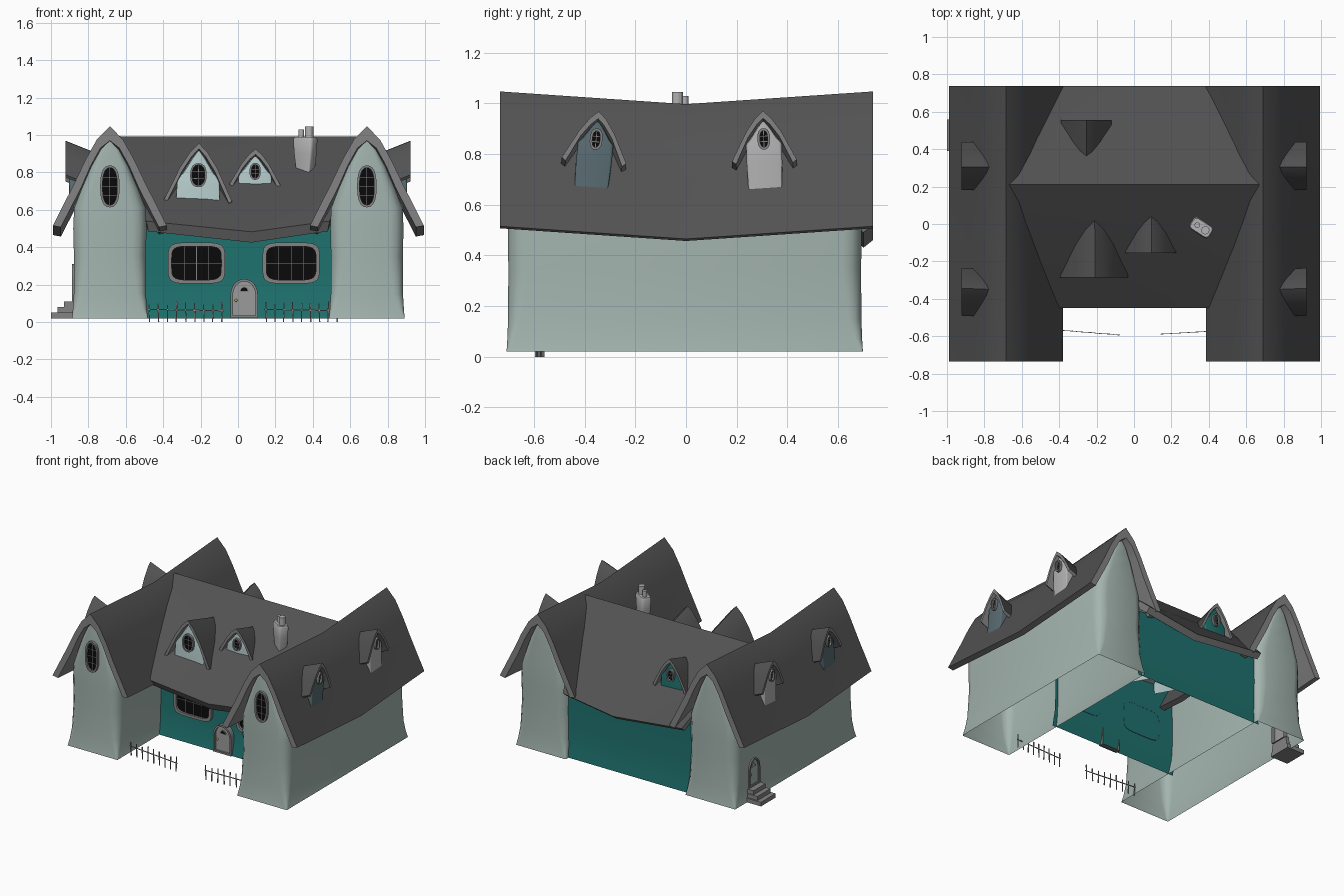
import bpy, bmesh, math, random
from mathutils import Matrix, Vector

if "Cube" in bpy.data.objects:
    bpy.data.objects.remove(bpy.data.objects["Cube"])

random.seed(4)
I = Matrix.Identity(4)


def material(name, r, g, b):
    m = bpy.data.materials.new(name)
    m.diffuse_color = (r, g, b, 1)
    m.use_nodes = True
    m.node_tree.nodes["Principled BSDF"].inputs["Base Color"].default_value = m.diffuse_color
    return m


ROOF = material("roof", .085, .085, .085)
TRIM = material("trim", .23, .23, .23)
PALE = material("pale_wall", .37, .46, .43)
TEAL = material("teal_wall", .013, .165, .155)
ICE = material("ice_wall", .48, .62, .62)
SLATE = material("slate_wall", .10, .15, .17)
STONE = material("stone", .45, .45, .45)
DOOR = material("door", .33, .33, .33)
BLACK = material("glass", .003, .003, .003)
GOLD = material("brass", .6, .45, .05)


def build(name, verts, faces, mats, M=I, idx=None, angle=35):
    me = bpy.data.meshes.new(name)
    me.from_pydata([M @ Vector(v) for v in verts], [], faces)
    for m in mats:
        me.materials.append(m)
    for p in me.polygons:
        p.material_index = idx[p.index] if idx else 0
    bm = bmesh.new()
    bm.from_mesh(me)
    bmesh.ops.recalc_face_normals(bm, faces=bm.faces)
    bm.to_mesh(me)
    bm.free()
    me.shade_smooth()
    me.set_sharp_from_angle(angle=math.radians(angle))
    ob = bpy.data.objects.new(name, me)
    bpy.context.collection.objects.link(ob)
    return ob


def boxes(name, items, mat, M=I):
    """One mesh of boxes: (centre, size, tilt about y)."""
    V, F = [], []
    for c, s, t in items:
        R, b = Matrix.Rotation(t, 3, 'Y'), len(V)
        V += [Vector(c) + R @ Vector((x * s[0] / 2, y * s[1] / 2, z * s[2] / 2))
              for x in (-1, 1) for y in (-1, 1) for z in (-1, 1)]
        F += [[b + k for k in f] for f in ((0, 1, 3, 2), (4, 6, 7, 5), (0, 4, 5, 1),
                                           (2, 3, 7, 6), (0, 2, 6, 4), (1, 5, 7, 3))]
    return build(name, V, F, [mat], M)


def roof(name, outer, inner, stations, f, M=I):
    """Thick roof: closed profile swept over stations, dark on top, trim elsewhere."""
    prof = outer + inner
    n = len(prof)
    V = [f(u, z, s) for s in stations for u, z in prof]
    F, idx = [], []
    for k in range(len(stations) - 1):
        for i in range(n):
            j = (i + 1) % n
            F.append((k * n + i, k * n + j, k * n + n + j, k * n + n + i))
            idx.append(0 if i < len(outer) - 1 else 1)
    for b in (0, (len(stations) - 1) * n):      # end bands
        h = len(outer)
        for i in range(h - 1):
            F.append((b + i, b + i + 1, b + n - 2 - i, b + n - 1 - i))
            idx.append(1)
    return build(name, V, F, [ROOF, TRIM], M, idx)


def mirror(half):
    """Profile from the centre outward -> left-to-right list."""
    return [(-u, z) for u, z in half[:0:-1]] + list(half)


def body(name, levels, mat, M=I, rad=.07, shear=0):
    """Loft of rectangles whose corners soften upward: (half width, z, y0, y1), open at the bottom."""
    V, F, n = [], [], 16
    for q, (hw, z, y0, y1) in enumerate(levels):
        r = min(.004 + rad * min(1, q / 3), hw * .4, (y1 - y0) * .45)
        for cx, cy, a0 in ((hw - r, y1 - r, 0), (r - hw, y1 - r, 90),
                           (r - hw, y0 + r, 180), (hw - r, y0 + r, 270)):
            for k in range(4):
                a = math.radians(a0 + 30 * k)
                y = cy + r * math.sin(a)
                V.append((cx + r * math.cos(a), y, z - shear * y))
    for k in range(len(levels) - 1):
        for i in range(n):
            j = (i + 1) % n
            F.append((k * n + i, k * n + j, k * n + n + j, k * n + n + i))
    F.append(tuple(range(len(V) - n, len(V))))
    return build(name, V, F, [mat], M)


def framed(name, pts, fw, M, fill, depth=.018, back=.004):
    """Raised frame around a filled panel; local x/z outline, facing -y."""
    n = len(pts)
    xs, zs = [p[0] for p in pts], [p[1] for p in pts]
    cz, hw, hh = (max(zs) + min(zs)) / 2, max(xs), (max(zs) - min(zs)) / 2
    inn = [(x * (hw - fw) / hw, cz + (z - cz) * (hh - fw) / hh) for x, z in pts]
    V = [(x, y, z) for loop, y in ((pts, back), (pts, -depth), (inn, -depth), (inn, -.004))
         for x, z in loop]
    F = [(k * n + i, k * n + (i + 1) % n, k * n + n + (i + 1) % n, k * n + n + i)
         for k in range(3) for i in range(n)]
    F.append(tuple(range(3 * n, 4 * n)))
    return build(name, V, F, [TRIM, fill], M, [0] * (3 * n) + [1])


def window(name, M, hw, hh, p, cols, rows, fw):
    pts = []
    for k in range(28):
        c, s = math.cos(k * math.tau / 28), math.sin(k * math.tau / 28)
        pts.append((hw * math.copysign(abs(c) ** (2 / p), c),
                    hh * math.copysign(abs(s) ** (2 / p), s)))
    framed(name, pts, fw, M, BLACK)
    bars = []
    for a, b, num, flip in ((hw - fw, hh - fw, cols, 0), (hh - fw, hw - fw, rows, 1)):
        for k in range(1, num):
            q = -1 + 2 * k / num
            L = 2 * b * (1 - abs(q) ** p) ** (1 / p)
            bars.append(((0, -.006, q * a), (L, .004, .003), 0) if flip
                        else ((q * a, -.006, 0), (.003, .004, L), 0))
    boxes(name + "_bars", bars, TRIM, M)


def door(name, M, hw, h):
    arch = [(hw * math.cos(a), h * .6 + h * .4 * math.sin(a))
            for a in [math.pi * k / 12 for k in range(13)]]
    framed(name, [(hw, 0)] + arch + [(-hw, 0)], .013, M, DOOR, .018, .02)
    small = [(.024 * math.cos(a), .028 * math.sin(a)) for a in [math.pi * k / 8 for k in range(9)]]
    framed(name + "_light", small, .005, M @ Matrix.Translation((0, -.003, h * .67)), BLACK, .006)
    bpy.ops.mesh.primitive_uv_sphere_add(segments=10, ring_count=6, radius=.008,
                                         location=M @ Vector((-hw * .6, -.01, h * .45)))
    bpy.context.object.name = name + "_knob"
    bpy.context.object.data.materials.append(GOLD)


def dormer(name, loc, turn, roll, w, eh, p, depth, slope, base, wide, mat, win):
    M = (Matrix.Translation(loc) @ Matrix.Rotation(math.radians(turn), 4, 'Z')
         @ Matrix.Rotation(roll, 4, 'Y'))
    d, t = p - eh, .018
    outer = mirror([(0, p), (.25 * w, p - .15 * d), (.55 * w, p - .43 * d), (w, eh)])
    inner = mirror([(0, p - 1.6 * t), (.2 * w, p - .15 * d - 1.3 * t),
                    (.48 * w, p - .43 * d - t), (w - .9 * t, eh - .012)])[::-1]
    roof(name + "_roof", outer, inner, (0, depth), lambda u, z, s: (u, s, z - slope * s), M)
    lv = [(base * w, -.03), (wide * w, .4 * p), (wide * w, p - (wide - .05) * d - t),
          (.46 * w, p - .42 * d - t), (.2 * w, p - .15 * d - 1.4 * t), (.004, p - .034)]
    body(name + "_wall", [(a, z, .02, depth * .95) for a, z in lv], mat, M, .014, slope)
    h, hw, hh = win
    window(name + "_window", M @ Matrix.Translation((0, .02, h)), hw, hh, 2.4, 2, 3, .01)


# Side wings with sagging roofs
w_out = mirror([(0, 1.047), (.07, .975), (.13, .868), (.19, .742), (.305, .515)])
w_in = mirror([(0, .97), (.05, .93), (.10, .84), (.155, .715), (.262, .507)])[::-1]
w_lv = [(.202, .02, .708), (.198, .07, .705), (.193, .15, .702), (.192, .35, .701), (.196, .5, .703),
        (.191, .61, .703), (.152, .71, .703), (.10, .83, .703), (.05, .92, .703), (.004, .967, .703)]
for side, cx in (("left", -.685), ("right", .689)):
    T = Matrix.Translation((cx, 0, 0))
    body(side + "_wing_wall", [(a, z, -y, y - .01) for a, z, y in w_lv], PALE, T)
    roof(side + "_wing_roof", w_out, w_in, (-.734, 0, .738),
         lambda u, z, s: (u, s, z - (.05 if s == 0 else 0)), T)
    window(side + "_gable_window", Matrix.Translation((cx, -.703, .725)), .052, .112, 2.5, 2, 4, .013)
    sg = 1 if cx > 0 else -1
    for tag, y, mat, roll in (("front", -.375, SLATE, .1), ("back", .313, STONE, -.03)):
        dormer(f"{side}_{tag}_dormer", (sg * .923, y, .655), 90 * sg, roll * sg, .128, .12, .315,
               .165, .4, .5, .55, mat, (.205, .025, .042))

# Main block roof and walls
m_out = [(-.45, .525), (-.12, .77), (.21, .993), (.46, .765), (.738, .505)]
m_in = [(.70, .475), (.44, .715), (.21, .93), (-.11, .71), (-.41, .47)]


def main_map(u, z, s):
    low = min(1, (1 - z) / .5)
    return (s * (.68 - .2 * low), u, z + low * (.015 if abs(s) == 1 else -.045))


roof("main_roof", m_out, m_in, (-1, .15, 1), main_map)
for nm, rows in (("front_wall", ((-.22, .02), (-.198, .12), (-.19, .25), (-.19, .655))),
                 ("back_wall", ((.665, .02), (.65, .12), (.645, .25), (.645, .525)))):
    V = [(x, y, z) for y, z in rows for x in (-.52, .05, .52)]
    build(nm, V, [(3 * r + c, 3 * r + c + 1, 3 * r + c + 4, 3 * r + c + 3)
                  for r in range(3) for c in range(2)], [TEAL])

# Front windows and doors
for nm, x in (("left_window", -.222), ("right_window", .284)):
    window(nm, Matrix.Translation((x, -.193, .315)), .153, .11, 5, 4, 2, .02)
door("front_door", Matrix.Translation((.033, -.215, .022)), .073, .208)
door("side_door", Matrix.Translation((-.87, .47, .11)) @ Matrix.Rotation(-math.pi / 2, 4, 'Z'), .062, .2)

# Side steps
boxes("side_steps", [((-.86 - e / 2, .475, (.02 + top) / 2), (e, w, top - .02), 0)
                     for e, top, w in ((.14, .05, .17), (.105, .08, .15), (.07, .11, .14))], TRIM)

# Dormers on the main roof
dormer("large_dormer", (-.215, -.285, .62), 0, .02, .182, .03, .335, .33, .3, .66, .62, ICE, (.165, .044, .064))
dormer("small_dormer", (.09, -.155, .72), 0, .02, .136, .015, .205, .21, .3, .66, .64, ICE, (.085, .03, .045))
dormer("rear_dormer", (-.255, .555, .655), 180, 0, .136, .03, .245, .22, .3, .64, .62, TEAL, (.12, .03, .045))

# Chimney with two pots
C = Matrix.Translation((.36, -.02, 0)) @ Matrix.Rotation(math.radians(-33), 4, 'Z')
body("chimney", [(.036, .77, -.026, .026), (.046, .83, -.03, .03), (.056, .9, -.034, .034),
                 (.062, .975, -.037, .037), (.057, .988, -.032, .032)], STONE, C, .015)
for nm, x, r, top in (("small_pot", -.026, .015, 1.03), ("large_pot", .025, .022, 1.045)):
    bpy.ops.mesh.primitive_cylinder_add(vertices=14, radius=r, depth=top - .96,
                                        location=C @ Vector((x, 0, (top + .96) / 2)))
    bpy.context.object.name = nm
    bpy.context.object.data.materials.append(STONE)

# Picket fences, set slightly askew
for nm, x0, x1, skew in (("left_fence", -.475, -.085, -.08), ("right_fence", .15, .53, .06)):
    L = x1 - x0
    items = [((0, 0, .064), (L + .02, .003, .006), .02)]
    for k in range(9):
        h = random.uniform(.09, .11)
        items.append((((k / 8 - .5) * L, 0, h / 2), (.006, .005, h), random.uniform(-.05, .05)))
    boxes(nm, items, DOOR, Matrix.Translation(((x0 + x1) / 2, -.577, 0)) @ Matrix.Rotation(skew, 4, 'Z'))
